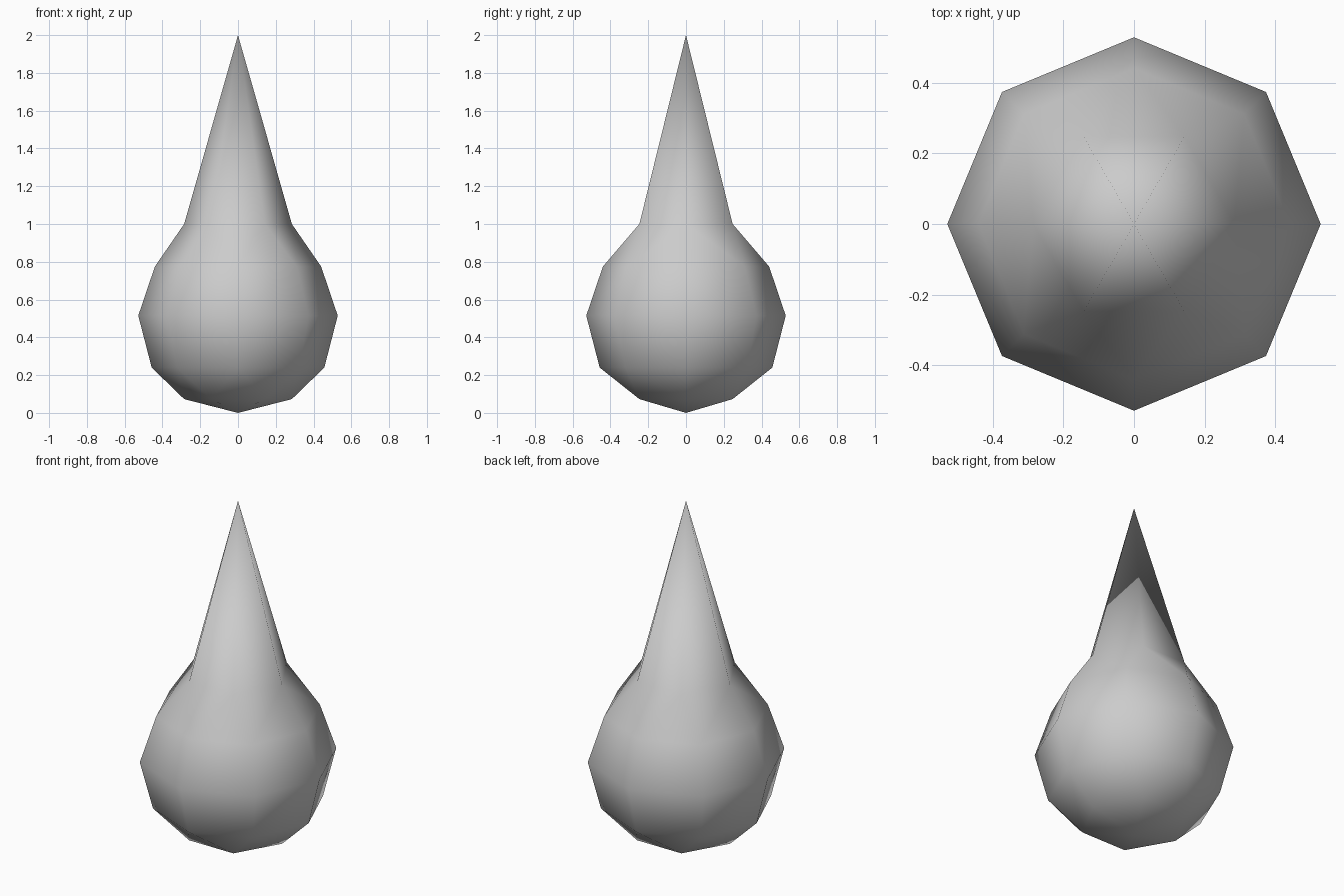
import bpy
import bmesh
from math import cos, sin, tau

cube = bpy.data.objects.get("Cube")
if cube:
    bpy.data.objects.remove(cube, do_unlink=True)

# One plain grey for the whole drop
grey = bpy.data.materials.new("light_grey")
grey.use_nodes = True
colour = (0.6, 0.6, 0.6, 1.0)
grey.diffuse_color = colour
grey.node_tree.nodes["Principled BSDF"].inputs["Base Color"].default_value = colour

bm = bmesh.new()


def ring(sides, radius, z):
    return [bm.verts.new((radius * cos(tau * i / sides), radius * sin(tau * i / sides), z))
            for i in range(sides)]


def zip_rings(low, high):
    """Join two rings of any side counts, always stepping along the nearer corner."""
    n, m = len(low), len(high)
    if n == m:
        for i in range(n):
            j = (i + 1) % n
            bm.faces.new((low[i], low[j], high[j], high[i]))
        return
    i = j = 0
    while i < n or j < m:
        a, b = low[i % n], high[j % m]
        step_low = (i + 1) * m < (j + 1) * n
        if (i + 1) * m == (j + 1) * n:
            step_low = n < m
        if step_low:
            i += 1
            bm.faces.new((a, low[i % n], b))
        else:
            j += 1
            bm.faces.new((a, high[j % m], b))


def fan(loop, tip):
    for a, b in zip(loop, loop[1:] + loop[:1]):
        bm.faces.new((a, b, tip))


# Rings of the round bulb, six-sided at the ends and eight-sided in the middle
rings = [ring(*r) for r in ((6, 0.285, 0.073), (8, 0.457, 0.24), (8, 0.528, 0.515),
                            (8, 0.44, 0.775), (6, 0.285, 1.0))]
for low, high in zip(rings, rings[1:]):
    zip_rings(low, high)

# Shallow pointed base and tall spike
fan(rings[0], bm.verts.new((0, 0, 0)))
fan(rings[-1], bm.verts.new((0, 0, 2)))

bmesh.ops.recalc_face_normals(bm, faces=bm.faces)
for face in bm.faces:
    face.smooth = True

mesh = bpy.data.meshes.new("spiked_drop")
bm.to_mesh(mesh)
bm.free()
mesh.materials.append(grey)
drop = bpy.data.objects.new("spiked_drop", mesh)
bpy.context.collection.objects.link(drop)
